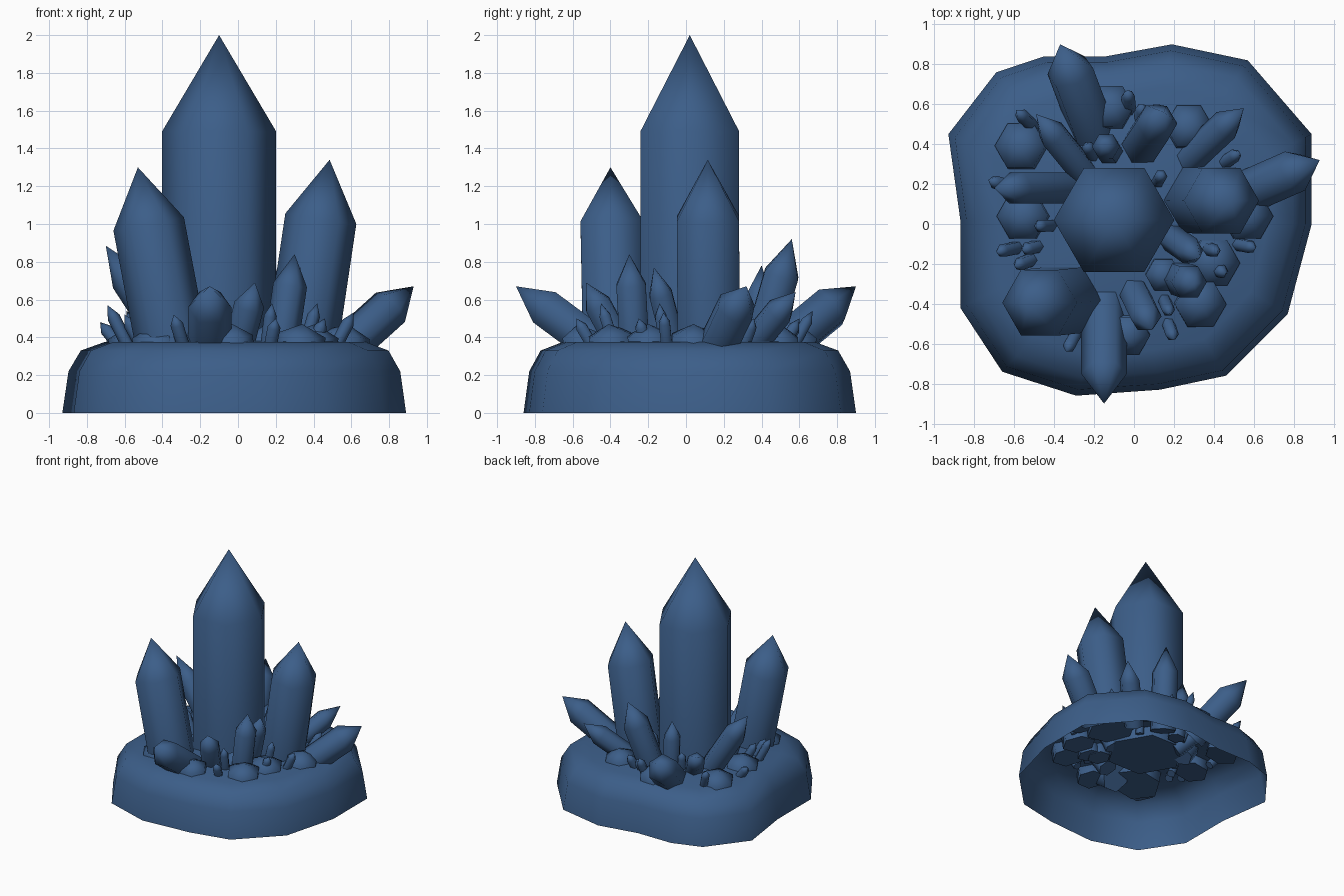
import bpy
import bmesh
from math import cos, sin, pi
from mathutils import Vector

cube = bpy.data.objects.get("Cube")
if cube:
    bpy.data.objects.remove(cube, do_unlink=True)

blue = bpy.data.materials.new("deep_blue")
blue.use_nodes = True
colour = (0.045, 0.112, 0.25, 1)
blue.diffuse_color = colour
blue.node_tree.nodes["Principled BSDF"].inputs["Base Color"].default_value = colour


def finish(name, bm, sharp_angle):
    """Turn a bmesh into a smooth shaded object in the shared colour."""
    mesh = bpy.data.meshes.new(name)
    bm.to_mesh(mesh)
    bm.free()
    mesh.materials.append(blue)
    obj = bpy.data.objects.new(name, mesh)
    bpy.context.collection.objects.link(obj)
    bpy.ops.object.select_all(action="DESELECT")
    obj.select_set(True)
    bpy.context.view_layer.objects.active = obj
    bpy.ops.object.shade_smooth_by_angle(angle=sharp_angle)
    return obj


def bridge(bm, lower, upper):
    """Join two vertex rings with outward facing quads."""
    count = len(lower)
    for i in range(count):
        j = (i + 1) % count
        bm.faces.new((lower[i], lower[j], upper[j], upper[i]))


def crystal(name, foot, tip, radius, shoulder=0.7, sides=6):
    """Pointed prism running from the foot centre to the tip."""
    foot, tip = Vector(foot), Vector(tip)
    axis = tip - foot
    turn = Vector((0, 0, 1)).rotation_difference(axis)
    bm = bmesh.new()
    spokes = [turn @ Vector((cos(2 * pi * i / sides), sin(2 * pi * i / sides), 0)) * radius
              for i in range(sides)]
    lower = [bm.verts.new(foot + s) for s in spokes]
    upper = [bm.verts.new(foot + axis * shoulder + s) for s in spokes]
    apex = bm.verts.new(tip)
    bridge(bm, lower, upper)
    for i in range(sides):
        bm.faces.new((upper[i], upper[(i + 1) % sides], apex))
    bm.faces.new(lower[::-1])
    return finish(name, bm, 1.35)


# Rock base: an irregular outline stepped inwards, open underneath
outline = [(-.93, .45), (-.87, .02), (-.87, -.42), (-.66, -.74), (-.29, -.86),
           (.13, -.83), (.46, -.76), (.77, -.45), (.89, 0), (.89, .45),
           (.57, .82), (.19, .9), (-.14, .84), (-.45, .84), (-.69, .76)]
steps = [(0, 1), (.22, .965), (.33, .895), (.375, .76)]
bm = bmesh.new()
rings = [[bm.verts.new((x * s, y * s, z)) for x, y in outline] for z, s in steps]
for lower, upper in zip(rings, rings[1:]):
    bridge(bm, lower, upper)
crown = bm.verts.new((0, 0, .385))
top = rings[-1]
for i in range(len(top)):
    bm.faces.new((top[i], top[(i + 1) % len(top)], crown))
finish("rock_base", bm, 1.35)

# Three large crystals
crystal("main_crystal", (-.1, .02, .3), (-.1, .02, 2), .302)
crystal("right_crystal", (-.34, -.38, .3), (-.53, -.4, 1.3), .19)
crystal("left_crystal", (.33, .12, .3), (.485, .115, 1.34), .19)

# Medium crystals: foot x, foot y, tip x, tip y, tip z, radius
medium = [
    (.52, .14, .93, .32, .67, .11),
    (-.15, -.4, -.15, -.9, .67, .115),
    (-.2, .45, -.37, .9, .67, .12),
    (-.32, .18, -.7, .18, .885, .09),
    (.03, .38, .15, .56, .92, .105),
    (.25, .3, .55, .58, .64, .08),
    (-.22, .22, -.49, .55, .62, .075),
    (-.12, .36, -.15, .4, .78, .07),
    (.22, -.27, .3, -.3, .84, .09),
    (.16, -.05, .33, -.17, .77, .07),
    (-.01, -.32, .09, -.53, .69, .08),
]
for fx, fy, tx, ty, tz, radius in medium:
    crystal("medium_crystal", (fx, fy, .3), (tx, ty, tz), radius)

# Low blunt crystals half buried in the rock: x, y, radius
stubs = [(-.58, .4, .13), (-.57, .04, .13), (.28, .5, .12), (-.12, .6, .12),
         (.58, .04, .13), (.41, -.2, .13), (.34, -.41, .13), (-.03, -.57, .11),
         (-.44, -.45, .13), (.15, -.26, .09)]
for x, y, radius in stubs:
    crystal("blunt_crystal", (x * .95, y * .95, .3), (x, y, .47), radius, shoulder=.65)

# Tiny crystals leaning outwards: tip x, y, z
tiny = [(-.59, .57, .54), (-.73, .22, .48), (-.69, -.14, .57), (-.56, -.13, .5),
        (-.49, -.01, .58), (-.6, -.21, .52), (.14, .25, .57), (.53, .36, .5),
        (.42, -.14, .58), (.61, -.12, .53), (.46, -.25, .5), (.18, -.45, .58),
        (.2, -.58, .5), (-.34, -.64, .52), (-.03, .67, .54), (.12, .6, .5),
        (-.24, .4, .54), (.04, .6, .48)]
for x, y, z in tiny:
    crystal("tiny_crystal", (x * .82, y * .82, .32), (x, y, z), .034, shoulder=.75)
